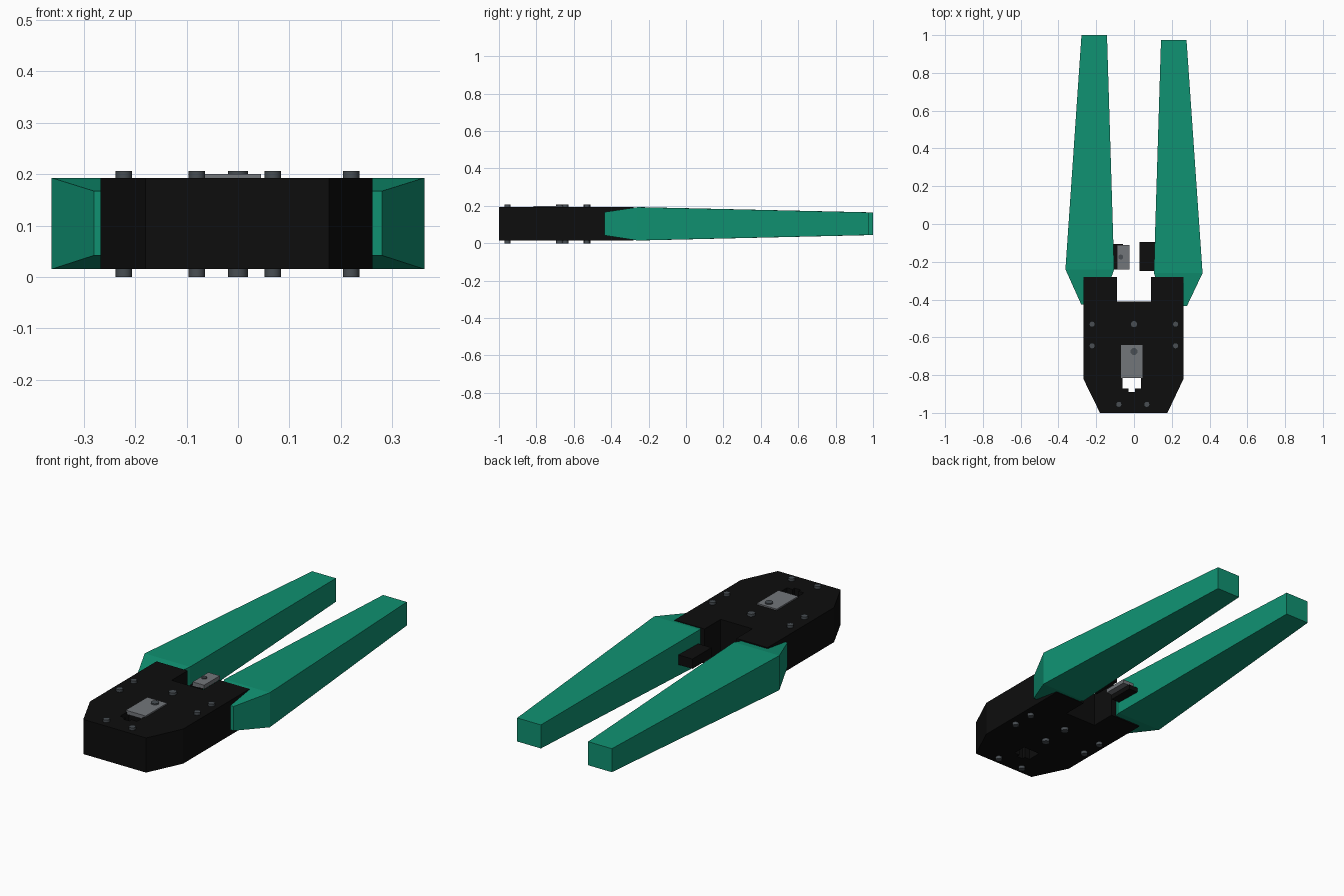
import bpy, bmesh

cube = bpy.data.objects.get("Cube")
if cube:
    bpy.data.objects.remove(cube, do_unlink=True)


def material(name, rgb):
    m = bpy.data.materials.new(name)
    m.use_nodes = True
    m.diffuse_color = (*rgb, 1)
    bsdf = m.node_tree.nodes["Principled BSDF"]
    bsdf.inputs["Base Color"].default_value = (*rgb, 1)
    bsdf.inputs["Roughness"].default_value = 0.6
    return m


BLACK = material("black", (0.004, 0.004, 0.004))
GREEN = material("green", (0.005, 0.285, 0.167))
SILVER = material("silver", (0.17, 0.18, 0.195))
STEEL = material("dark steel", (0.065, 0.076, 0.086))


def finish(bm, name, mat):
    bmesh.ops.recalc_face_normals(bm, faces=bm.faces)
    mesh = bpy.data.meshes.new(name)
    bm.to_mesh(mesh)
    bm.free()
    ob = bpy.data.objects.new(name, mesh)
    bpy.context.collection.objects.link(ob)
    mesh.materials.append(mat)
    return ob


def loft(name, rings, mat):
    """Skin a list of equal rings and cap both ends."""
    bm = bmesh.new()
    loops = [[bm.verts.new(p) for p in ring] for ring in rings]
    n = len(loops[0])
    for a, b in zip(loops, loops[1:]):
        for i in range(n):
            j = (i + 1) % n
            bm.faces.new((a[i], a[j], b[j], b[i]))
    bm.faces.new(loops[0])
    bm.faces.new(loops[-1])
    return finish(bm, name, mat)


def prism(name, outline, z0, z1, mat):
    return loft(name, [[(x, y, z) for x, y in outline] for z in (z0, z1)], mat)


def block(name, x0, x1, y0, y1, z0, z1, mat):
    return prism(name, [(x0, y0), (x1, y0), (x1, y1), (x0, y1)], z0, z1, mat)


def pin(name, x, y, r, z0=0.0, z1=0.206):
    bm = bmesh.new()
    bmesh.ops.create_cone(bm, cap_ends=True, segments=12, radius1=r, radius2=r, depth=z1 - z0)
    bmesh.ops.translate(bm, verts=bm.verts, vec=(x, y, (z0 + z1) / 2))
    ob = finish(bm, name, STEEL)
    for f in ob.data.polygons:
        f.use_smooth = abs(f.normal.z) < 0.5
    ob.data.set_sharp_from_angle(angle=0.7)
    return ob


# Head with chamfered nose and a notch between the handle roots
head = prism("head", [
    (-0.18, -1), (0.177, -1), (0.262, -0.82), (0.262, -0.28), (0.09, -0.28),
    (0.09, -0.41), (-0.09, -0.41), (-0.09, -0.28), (-0.268, -0.28), (-0.268, -0.82)],
    0.015, 0.193, BLACK)

# Stepped die opening through the head
cutter = prism("opening_cutter", [
    (-0.06, -0.8), (-0.06, -0.872), (-0.03, -0.872), (-0.03, -0.89),
    (0.005, -0.89), (0.005, -0.872), (0.036, -0.872), (0.036, -0.8)], -0.1, 0.3, BLACK)
cutter.hide_render = True
mod = head.modifiers.new("opening", "BOOLEAN")
mod.operation = "DIFFERENCE"
mod.solver = "EXACT"
mod.object = cutter
bpy.context.view_layer.objects.active = head
bpy.ops.object.modifier_apply(modifier="opening")
bpy.data.objects.remove(cutter, do_unlink=True)

# Handles: tapered bars with a pinched root
for side, name, tip, shoulder, root in (
        (-1, "right_handle", 1.0, -0.24, -0.425),
        (1, "left_handle", 0.975, -0.26, -0.435)):
    rings = []
    for y, inner, outer, z0, z1 in (
            (root, 0.17, 0.28, 0.042, 0.167),
            (shoulder, 0.105, 0.363, 0.015, 0.193),
            (tip, 0.143, 0.278, 0.044, 0.165)):
        a, b = side * inner, side * outer
        rings.append([(a, y, z0), (b, y, z0), (b, y, z1), (a, y, z1)])
    loft(name, rings, GREEN)

# Die plate on top of the head
block("die_plate", -0.068, 0.045, -0.815, -0.64, 0.18, 0.2, SILVER)

# Ratchet parts between the handles
block("ratchet_base", -0.13, -0.058, -0.24, -0.105, 0.075, 0.1, BLACK)
block("ratchet_blade", -0.09, -0.025, -0.24, -0.112, 0.1, 0.12, SILVER)
pin("ratchet_screw", -0.07, -0.175, 0.013, 0.1, 0.126)
block("ratchet_stop", 0.03, 0.13, -0.25, -0.095, 0.075, 0.125, BLACK)

# Rivets passing through the head
for x in (-0.222, 0.22):
    for y in (-0.53, -0.645):
        pin("side_rivet", x, y, 0.016)
for x in (-0.08, 0.068):
    pin("nose_rivet", x, -0.955, 0.016)
for y in (-0.53, -0.675):
    pin("centre_rivet", 0, y, 0.019)
